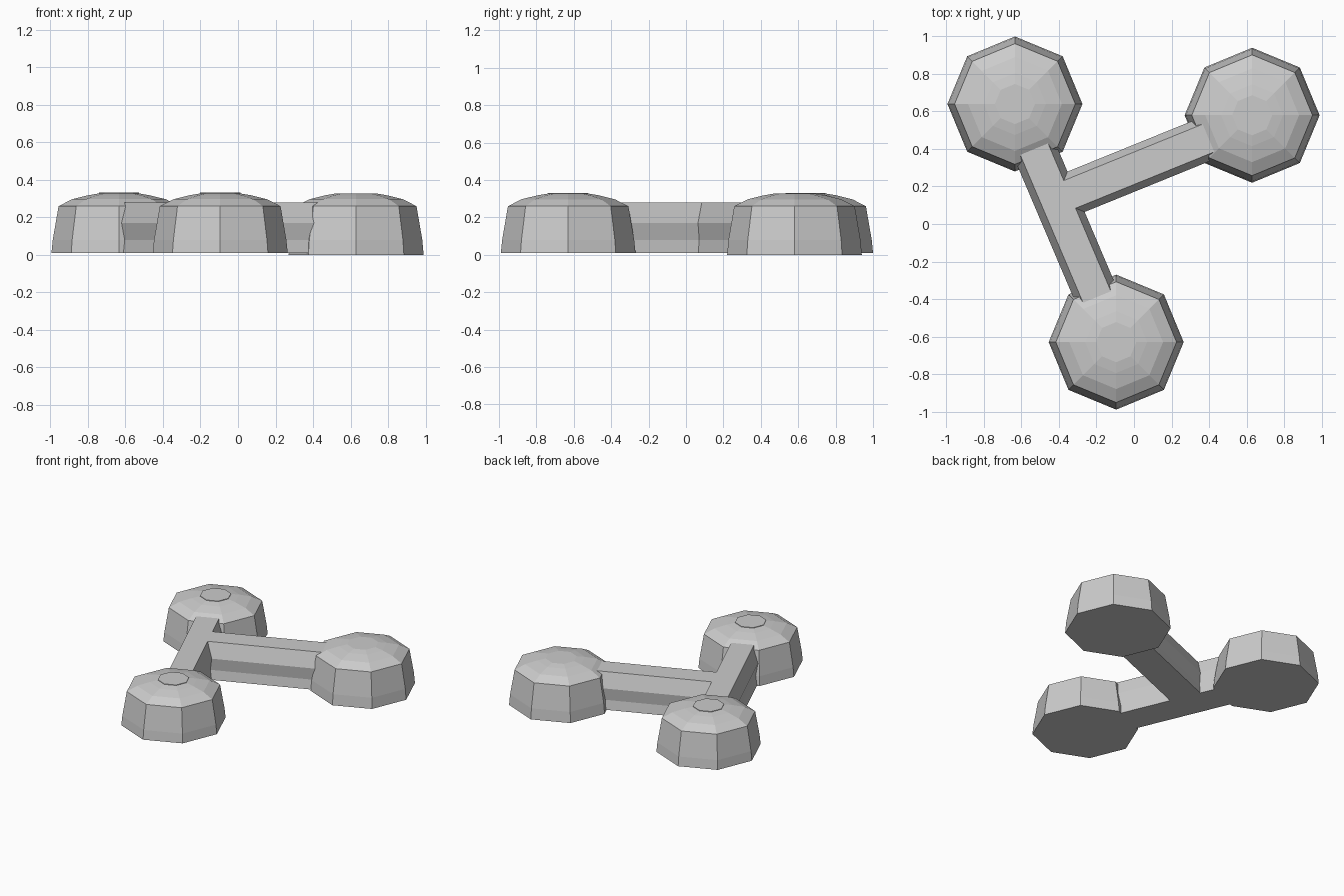
import bpy, bmesh, math
from mathutils import Vector

if "Cube" in bpy.data.objects:
    bpy.data.objects.remove(bpy.data.objects["Cube"])


def finish(bm, name):
    bmesh.ops.recalc_face_normals(bm, faces=bm.faces)
    me = bpy.data.meshes.new(name)
    bm.to_mesh(me)
    bm.free()
    ob = bpy.data.objects.new(name, me)
    bpy.context.collection.objects.link(ob)
    return ob


def loft(name, rings):
    # skin a stack of closed loops and cap both ends
    bm = bmesh.new()
    loops = [[bm.verts.new(p) for p in ring] for ring in rings]
    n = len(loops[0])
    for a, b in zip(loops, loops[1:]):
        for i in range(n):
            j = (i + 1) % n
            bm.faces.new((a[i], a[j], b[j], b[i]))
    bm.faces.new(loops[0])
    bm.faces.new(loops[-1])
    return finish(bm, name)


def octagon_stack(name, centre, profile):
    rings = []
    for r, z in profile:
        rings.append([(centre[0] + r * math.cos(i * math.pi / 4),
                       centre[1] + r * math.sin(i * math.pi / 4), z)
                      for i in range(8)])
    return loft(name, rings)


def corridor(name, start, end):
    # faceted tunnel section: half width, height
    half = [(0.115, 0.01), (0.105, 0.08), (0.117, 0.17), (0.08, 0.28)]
    section = half + [(-w, z) for w, z in reversed(half)]
    a, b = Vector(start), Vector(end)
    d = (b - a).normalized()
    side = Vector((-d.y, d.x))
    rings = [[(p.x + side.x * w, p.y + side.y * w, z) for w, z in section]
             for p in (a, b)]
    return loft(name, rings)


# domed octagonal pods
pods = {"left_pod": (-0.635, 0.64, 0.01),
        "right_pod": (0.63, 0.58, 0.0),
        "front_pod": (-0.095, -0.63, 0.01)}
for name, (x, y, base) in pods.items():
    octagon_stack(name, (x, y), [(0.36, base), (0.353, 0.08), (0.322, 0.26),
                                 (0.25, 0.297), (0.165, 0.318), (0.107, 0.328)])
    # thin roof hatch on two of the pods
    if name != "right_pod":
        octagon_stack(name.replace("pod", "hatch"), (x, y),
                      [(0.107, 0.322), (0.107, 0.332)])

# connecting corridors
left, front = Vector(pods["left_pod"][:2]), Vector(pods["front_pod"][:2])
along = (front - left).normalized()
corridor("main_corridor", left + along * 0.2, front - along * 0.2)
corridor("branch_corridor", (-0.37, 0.147), (0.46, 0.484))
